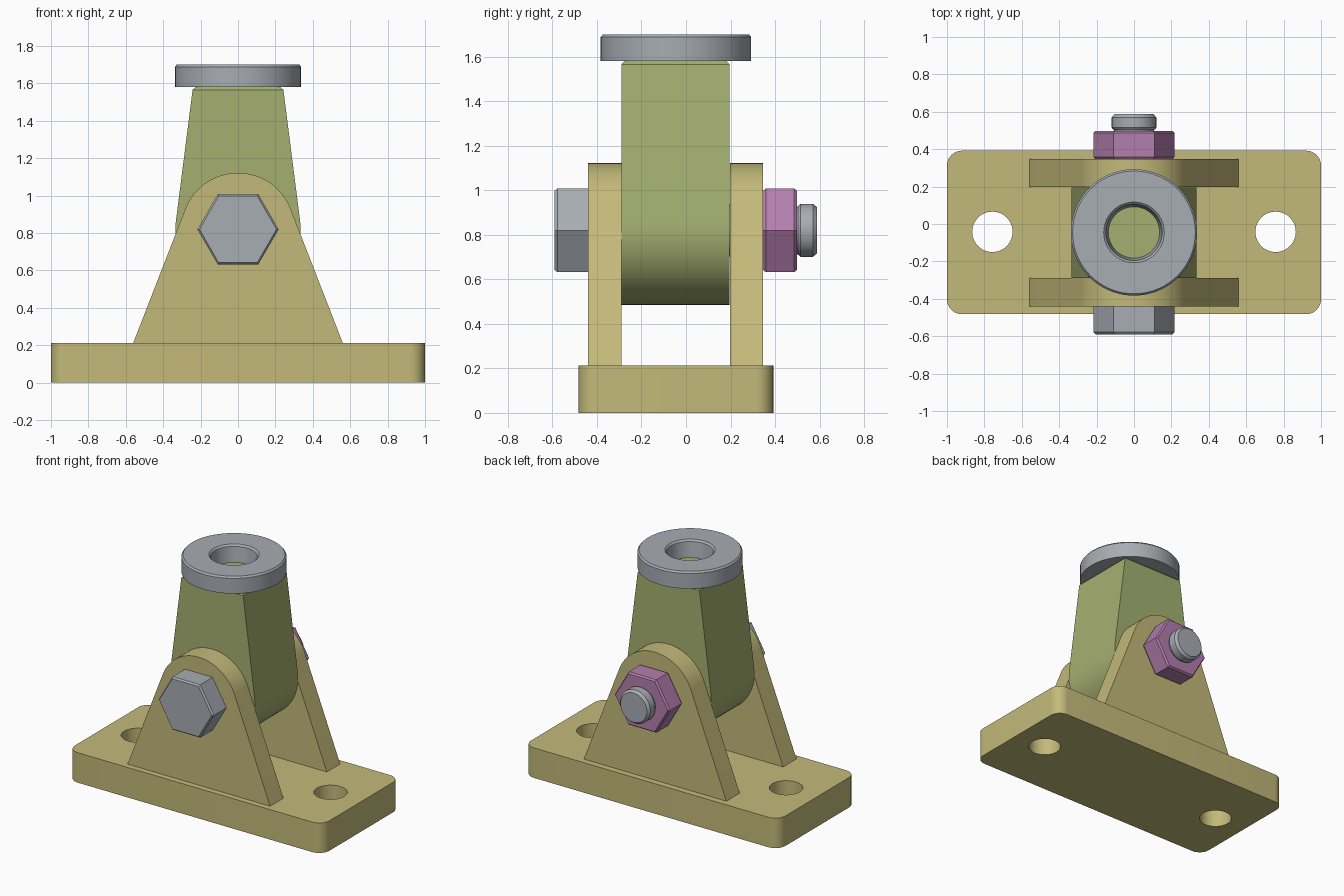
import bpy, bmesh, math
from mathutils import Matrix, Vector

if "Cube" in bpy.data.objects:
    bpy.data.objects.remove(bpy.data.objects["Cube"])

YC = -0.045      # centre plane of the bracket
ZP = 0.82        # pivot height


def material(name, rgb):
    m = bpy.data.materials.new(name)
    lin = [((c / 255 + 0.055) / 1.055) ** 2.4 for c in rgb]
    m.diffuse_color = (*lin, 1)
    m.use_nodes = True
    m.node_tree.nodes["Principled BSDF"].inputs["Base Color"].default_value = m.diffuse_color
    return m


TAN = material("tan", (196, 186, 122))
GREEN = material("olive green", (165, 176, 113))
GREY = material("steel grey", (167, 173, 179))
PINK = material("mauve", (180, 127, 174))


def finish(name, bm, mat):
    bmesh.ops.recalc_face_normals(bm, faces=bm.faces)
    me = bpy.data.meshes.new(name)
    bm.to_mesh(me)
    bm.free()
    ob = bpy.data.objects.new(name, me)
    bpy.context.collection.objects.link(ob)
    me.materials.append(mat)
    smooth(ob)
    return ob


def smooth(ob):
    bpy.ops.object.select_all(action='DESELECT')
    bpy.context.view_layer.objects.active = ob
    ob.select_set(True)
    bpy.ops.object.shade_smooth_by_angle(angle=math.radians(25))


def prism(pts, vec):
    """Extrude a closed outline of 3D points along vec."""
    bm = bmesh.new()
    face = bm.faces.new([bm.verts.new(p) for p in pts])
    geo = bmesh.ops.extrude_face_region(bm, geom=[face])["geom"]
    bmesh.ops.translate(bm, vec=vec, verts=[g for g in geo if isinstance(g, bmesh.types.BMVert)])
    return bm


def lathe(name, profile, n, mat, matrix, closed=False):
    """Revolve (radius, height) pairs with n sides; capped, or closed into a ring."""
    bm = bmesh.new()
    rings = [[bm.verts.new((r * math.cos(2 * math.pi * i / n), r * math.sin(2 * math.pi * i / n), h))
              for i in range(n)] for r, h in profile]
    pairs = list(zip(rings, rings[1:])) + ([(rings[-1], rings[0])] if closed else [])
    for a, b in pairs:
        for i in range(n):
            j = (i + 1) % n
            bm.faces.new((a[i], a[j], b[j], b[i]))
    if not closed:
        bm.faces.new(rings[0])
        bm.faces.new(rings[-1])
    bm.transform(matrix)
    return finish(name, bm, mat)


def arc(r, a0, a1, n=40):
    return [(r * math.cos(a0 + (a1 - a0) * i / n), r * math.sin(a0 + (a1 - a0) * i / n))
            for i in range(n + 1)]


def tangent_outline(r, x, z):
    """Flat end of half width x at height z, joined by tangents to an arc about the pivot."""
    dz = z - ZP
    side = 1 if dz < 0 else -1
    a = math.atan2(dz, x) + side * math.acos(r / math.hypot(x, dz))
    end = math.pi - a if side > 0 else -math.pi - a
    return [(x, z)] + [(px, pz + ZP) for px, pz in arc(r, a, end)] + [(-x, z)]


# Base plate with rounded corners and two mounting holes
R = 0.08
outline = []
for k, (sx, sy) in enumerate([(1, 1), (-1, 1), (-1, -1), (1, -1)]):
    for px, py in arc(R, k * math.pi / 2, (k + 1) * math.pi / 2, 10):
        outline.append((sx * (1 - R) + px, YC + sy * (0.437 - R) + py, 0))
base = finish("base_plate", prism(outline, Vector((0, 0, 0.213))), TAN)
for s in (-1, 1):
    cutter = lathe("hole_cutter", [(0.108, -0.1), (0.108, 0.4)], 48, TAN,
                   Matrix.Translation((s * 0.757, YC + 0.003, 0)))
    cutter.hide_render = True
    mod = base.modifiers.new("hole", 'BOOLEAN')
    mod.operation, mod.solver, mod.object = 'DIFFERENCE', 'EXACT', cutter
    bpy.context.view_layer.objects.active = base
    bpy.ops.object.modifier_apply(modifier=mod.name)
    bpy.data.objects.remove(cutter)
smooth(base)

# Two upright ears
for name, y0, y1 in (("front_ear", -0.44, -0.29), ("rear_ear", 0.197, 0.347)):
    pts = [(x, y0, z) for x, z in tangent_outline(0.302, 0.56, 0.213)]
    finish(name, prism(pts, Vector((0, y1 - y0, 0))), TAN)

# Pivoting block, round below and tapered above, with a chamfered top
pts = [(x, -0.289, z) for x, z in tangent_outline(0.335, 0.241, 1.58)]
bm = prism(pts, Vector((0, 0.485, 0)))
top = [e for e in bm.edges if all(v.co.z > 1.579 for v in e.verts)]
bmesh.ops.bevel(bm, geom=top, offset=0.014, segments=1, affect='EDGES')
finish("pivot_block", bm, GREEN)

# Ring on top of the block
lathe("top_ring", [(0.137, 1.58), (0.338, 1.58), (0.338, 1.688), (0.328, 1.70),
                   (0.162, 1.70), (0.15, 1.688)], 72, GREY,
      Matrix.Translation((0, YC, 0)), closed=True)

# Bolt and nut along the pivot axis (lathe height becomes y)
AXIS = Matrix.Translation((0, 0, ZP)) @ Matrix.Rotation(-math.pi / 2, 4, 'X')
lathe("bolt_head", [(0.206, -0.59), (0.217, -0.578), (0.217, -0.44)], 6, GREY, AXIS)
lathe("bolt_shaft", [(0.118, -0.45), (0.118, 0.485), (0.108, 0.497), (0.108, 0.502),
                     (0.119, 0.515), (0.119, 0.57), (0.104, 0.588)], 48, GREY, AXIS)
lathe("nut", [(0.206, 0.347), (0.217, 0.359), (0.217, 0.486), (0.206, 0.498)], 6, PINK, AXIS)
